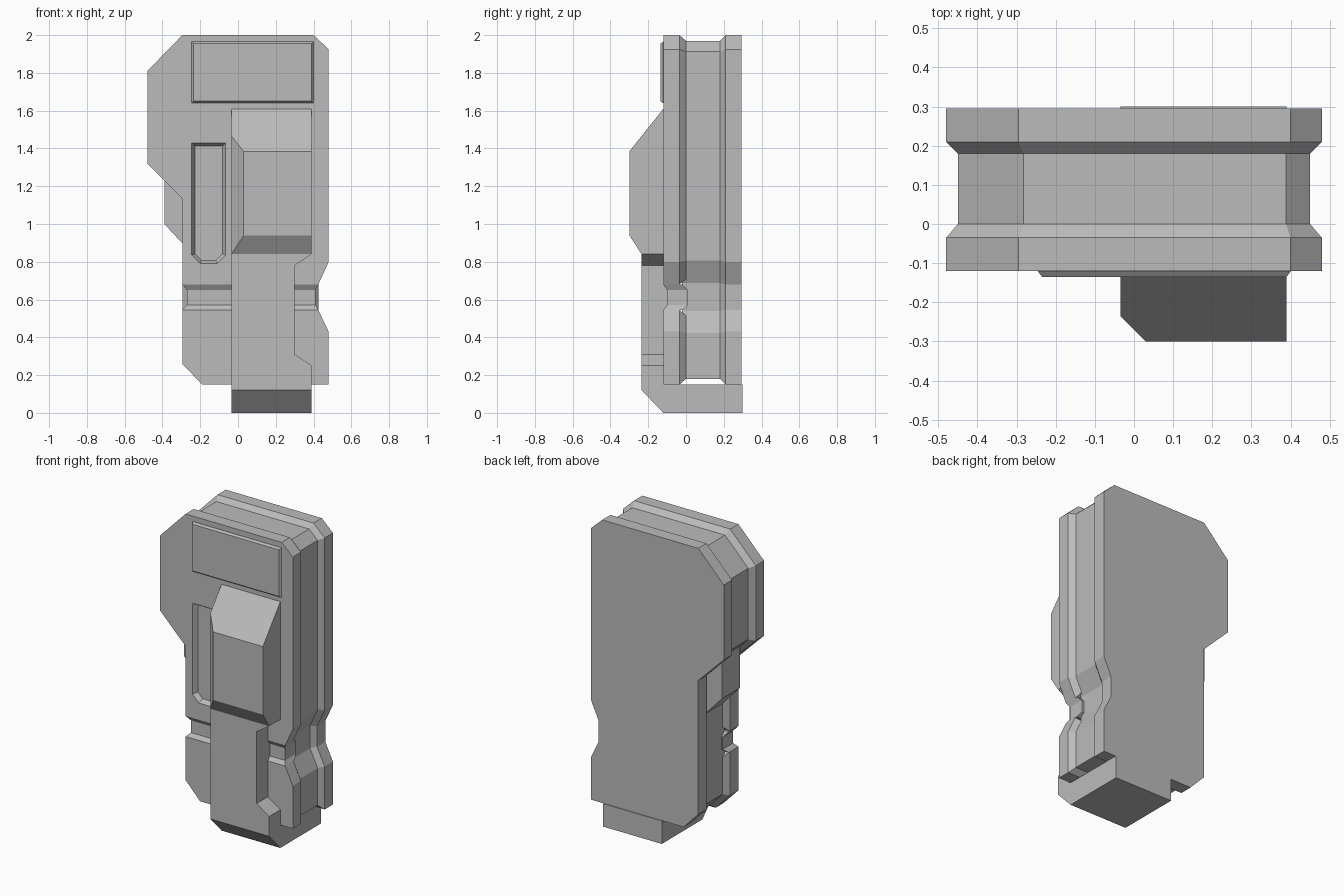
import bpy, bmesh
from mathutils import Vector

cube = bpy.data.objects.get("Cube")
if cube:
    bpy.data.objects.remove(cube, do_unlink=True)

grey = bpy.data.materials.new("mid_grey")
grey.use_nodes = True
colour = (0.5, 0.5, 0.5, 1)
grey.diffuse_color = colour
grey.node_tree.nodes["Principled BSDF"].inputs["Base Color"].default_value = colour


def inset(points, d):
    """Move every edge of a counter-clockwise outline inward by d."""
    result = []
    for i, p in enumerate(points):
        a, b, c = Vector(points[i - 1]), Vector(p), Vector(points[(i + 1) % len(points)])
        u, v = (b - a).normalized(), (c - b).normalized()
        n, m = Vector((-u.y, u.x)), Vector((-v.y, v.x))
        result.append(b + (n + m) * d / (1 + n.dot(m)))
    return result


def rect(x0, x1, z0, z1):
    return [(x0, z0), (x1, z0), (x1, z1), (x0, z1)]


def loft(name, rings, axis="Y"):
    """Join (position, outline) rings along an axis into a closed solid."""
    place = {"X": lambda t, p: (t, p[0], p[1]),
             "Y": lambda t, p: (p[0], t, p[1]),
             "Z": lambda t, p: (p[0], p[1], t)}[axis]
    bm = bmesh.new()
    loops = [[bm.verts.new(place(t, p)) for p in pts] for t, pts in rings]
    for a, b in zip(loops, loops[1:]):
        for i in range(len(a)):
            j = (i + 1) % len(a)
            bm.faces.new((a[i], a[j], b[j], b[i]))
    bm.faces.new(loops[0])
    bm.faces.new(loops[-1])
    bmesh.ops.recalc_face_normals(bm, faces=bm.faces)
    mesh = bpy.data.meshes.new(name)
    bm.to_mesh(mesh)
    bm.free()
    mesh.materials.append(grey)
    obj = bpy.data.objects.new(name, mesh)
    bpy.context.scene.collection.objects.link(obj)
    return obj


def layers(name, outline, steps):
    return loft(name, [(y, inset(outline, d)) for y, d in steps])


# Outlines of the case above and below the waist
upper = [(0.425, 0.68), (0.48, 0.8), (0.48, 1.925), (0.4, 2), (-0.295, 2),
         (-0.48, 1.81), (-0.48, 1.32), (-0.295, 1.135)]
lower = [(-0.295, 0.26), (-0.19, 0.15), (0.48, 0.15), (0.48, 0.43), (0.425, 0.545)]

# Recessed core and back plate
layers("core_and_back_plate", lower + upper,
       [(-0.02, 0.03), (0.18, 0.03), (0.21, 0), (0.295, 0)])

# Front plates, bevelled towards the core
front_steps = [(-0.12, 0), (-0.035, 0), (0, 0.03)]
front = layers("upper_front_plate", [(-0.295, 0.68)] + upper, front_steps)
layers("lower_front_plate", lower + [(-0.295, 0.545)], front_steps)

# Waist groove between the front plates
wide = rect(-0.295, 0.425, -0.12, -0.02)
narrow = rect(-0.27, 0.41, -0.1, 0.01)
loft("waist_groove", [(0.545, wide), (0.57, narrow), (0.65, narrow), (0.68, wide)], "Z")

# Slot sunk into the upper front plate
slot = [(-0.245, 0.835), (-0.2, 0.79), (-0.11, 0.79), (-0.065, 0.835),
        (-0.065, 1.43), (-0.245, 1.43)]
cutter = layers("slot_cutter", slot, [(-0.15, 0), (-0.12, 0), (-0.09, 0.018)])
cutter.hide_render = True
cut = front.modifiers.new("slot", "BOOLEAN")
cut.operation = "DIFFERENCE"
cut.solver = "EXACT"
cut.object = cutter
bpy.context.view_layer.update()
graph = bpy.context.evaluated_depsgraph_get()
carved = bpy.data.meshes.new_from_object(front.evaluated_get(graph))
front.modifiers.clear()
front.data = carved
bpy.data.objects.remove(cutter, do_unlink=True)

# Raised panel near the top
layers("top_panel", rect(-0.245, 0.4, 1.64, 1.965), [(-0.11, 0), (-0.122, 0), (-0.135, 0.01)])

# Block in the side notch
loft("side_block", [(y, [(-0.25, 0.85), (-0.25, 1.3), (-0.39, 1.3), (-0.39, 1.0)])
                    for y in (0, 0.185)])

# Clip: thick head, notched strap and foot wrapped under the case
loft("clip_head", [(-0.12, rect(-0.035, 0.39, 0.84, 1.61)),
                   (-0.235, rect(-0.035, 0.39, 0.84, 1.466)),
                   (-0.3, rect(0.03, 0.39, 0.94, 1.385))])
strap = [(-0.035, 0.15), (0.39, 0.15), (0.39, 0.25), (0.3, 0.31),
         (0.3, 0.78), (0.39, 0.84), (-0.035, 0.84)]
loft("clip_strap", [(y, strap) for y in (-0.235, -0.09)])
foot = [(-0.235, 0.15), (-0.235, 0.12), (-0.12, 0), (0.3, 0), (0.3, 0.15)]
loft("clip_foot", [(x, foot) for x in (-0.035, 0.39)], "X")
